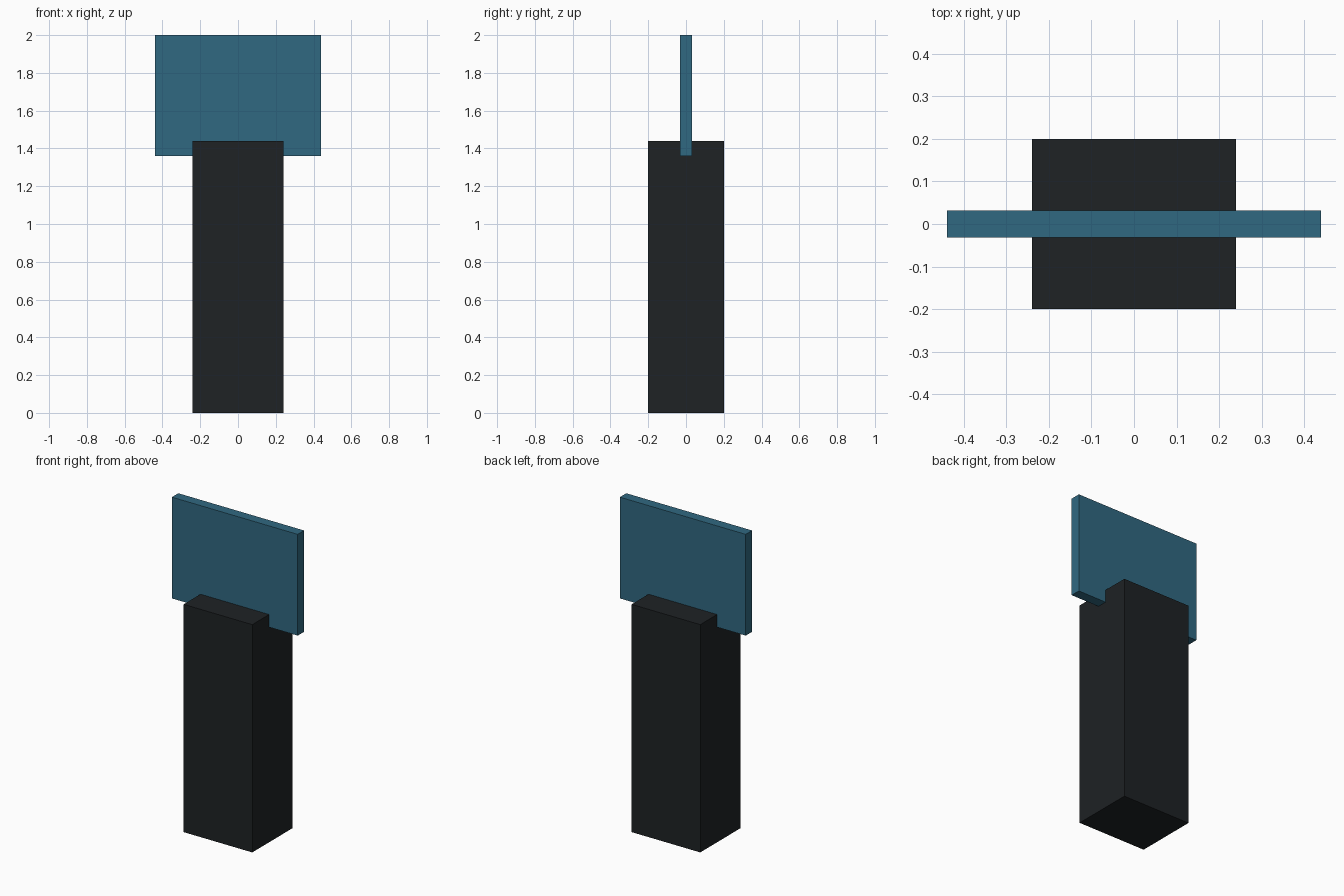
import bpy

if "Cube" in bpy.data.objects:
    bpy.data.objects.remove(bpy.data.objects["Cube"])


def material(name, rgb):
    mat = bpy.data.materials.new(name)
    mat.diffuse_color = (*rgb, 1.0)
    mat.use_nodes = True
    mat.node_tree.nodes["Principled BSDF"].inputs["Base Color"].default_value = mat.diffuse_color
    return mat


def box(name, width, depth, z0, z1, mat):
    bpy.ops.mesh.primitive_cube_add(size=1, location=(0, 0, (z0 + z1) / 2))
    obj = bpy.context.object
    obj.name = name
    obj.scale = (width, depth, z1 - z0)
    bpy.ops.object.transform_apply(location=False, rotation=False, scale=True)
    obj.data.materials.append(mat)
    return obj


black = material("black", (0.013, 0.016, 0.018))
teal = material("teal", (0.03, 0.14, 0.22))

# Upright pedestal
box("pedestal", 0.48, 0.40, 0.0, 1.44, black)

# Thin panel sunk slightly into the pedestal top
box("panel", 0.88, 0.064, 1.36, 2.0, teal)
